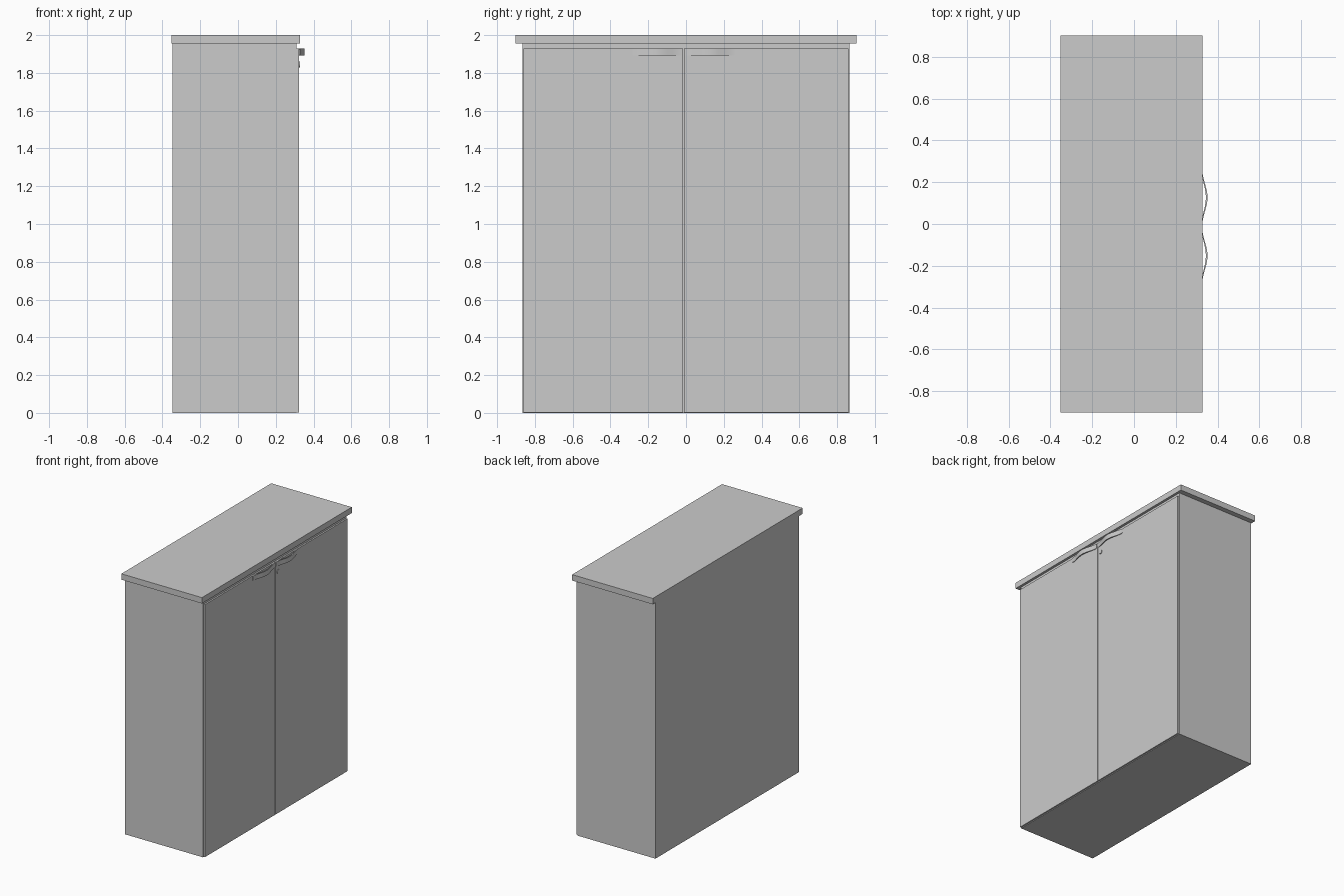
import bpy, bmesh, math

if "Cube" in bpy.data.objects:
    bpy.data.objects.remove(bpy.data.objects["Cube"])


def add_object(name, bm):
    bmesh.ops.recalc_face_normals(bm, faces=bm.faces)
    mesh = bpy.data.meshes.new(name)
    bm.to_mesh(mesh)
    bm.free()
    obj = bpy.data.objects.new(name, mesh)
    bpy.context.collection.objects.link(obj)
    return obj


def box(name, x, y, z):
    bm = bmesh.new()
    bmesh.ops.create_cube(bm, size=1)
    for v in bm.verts:
        v.co = [lo + (c + 0.5) * (hi - lo) for c, (lo, hi) in zip(v.co, (x, y, z))]
    return add_object(name, bm)


def smooth(obj):
    bpy.ops.object.select_all(action='DESELECT')
    obj.select_set(True)
    bpy.context.view_layer.objects.active = obj
    bpy.ops.object.shade_smooth_by_angle(angle=math.radians(30))


def wavy_handle(name, y0, y1, z0=1.891, z1=1.928, steps=24):
    # Bell-shaped strip bowing out from the door, swept along y
    bm = bmesh.new()
    rings = []
    for i in range(steps + 1):
        t = i / steps
        bow = 0.5 - 0.5 * math.cos(2 * math.pi * t)
        xi = 0.323 + 0.021 * bow
        xo = xi + 0.004 + 0.004 * bow
        inset = 0.004 if i in (0, steps) else 0.0
        y = y0 + (y1 - y0) * t
        rings.append([bm.verts.new((x, y, z)) for x, z in (
            (xi, z0 + inset), (xo, z0 + inset), (xo, z1 - inset), (xi, z1 - inset))])
    for a, b in zip(rings, rings[1:]):
        for k in range(4):
            bm.faces.new((a[k], a[(k + 1) % 4], b[(k + 1) % 4], b[k]))
    bm.faces.new(rings[0])
    bm.faces.new(rings[-1])
    smooth(add_object(name, bm))


# Carcass and overhanging top
box("cabinet_body", (-0.348, 0.309), (-0.865, 0.865), (0, 1.955))
box("cabinet_top", (-0.352, 0.328), (-0.903, 0.903), (1.955, 2.0))

# Doors with a narrow gap between them, and their handles
for side, door_y, handle_y in (("left", (-0.86, -0.0155), (-0.286, -0.018)),
                               ("right", (-0.0105, 0.86), (-0.008, 0.262))):
    box(side + "_door", (0.311, 0.323), door_y, (0.003, 1.928))
    wavy_handle(side + "_handle", *handle_y)

# Round lock on the right door
bpy.ops.mesh.primitive_cylinder_add(vertices=24, radius=0.016, depth=0.01,
                                    location=(0.323, 0.022, 1.845),
                                    rotation=(0, math.pi / 2, 0))
lock = bpy.context.object
lock.name = "door_lock"
smooth(lock)
